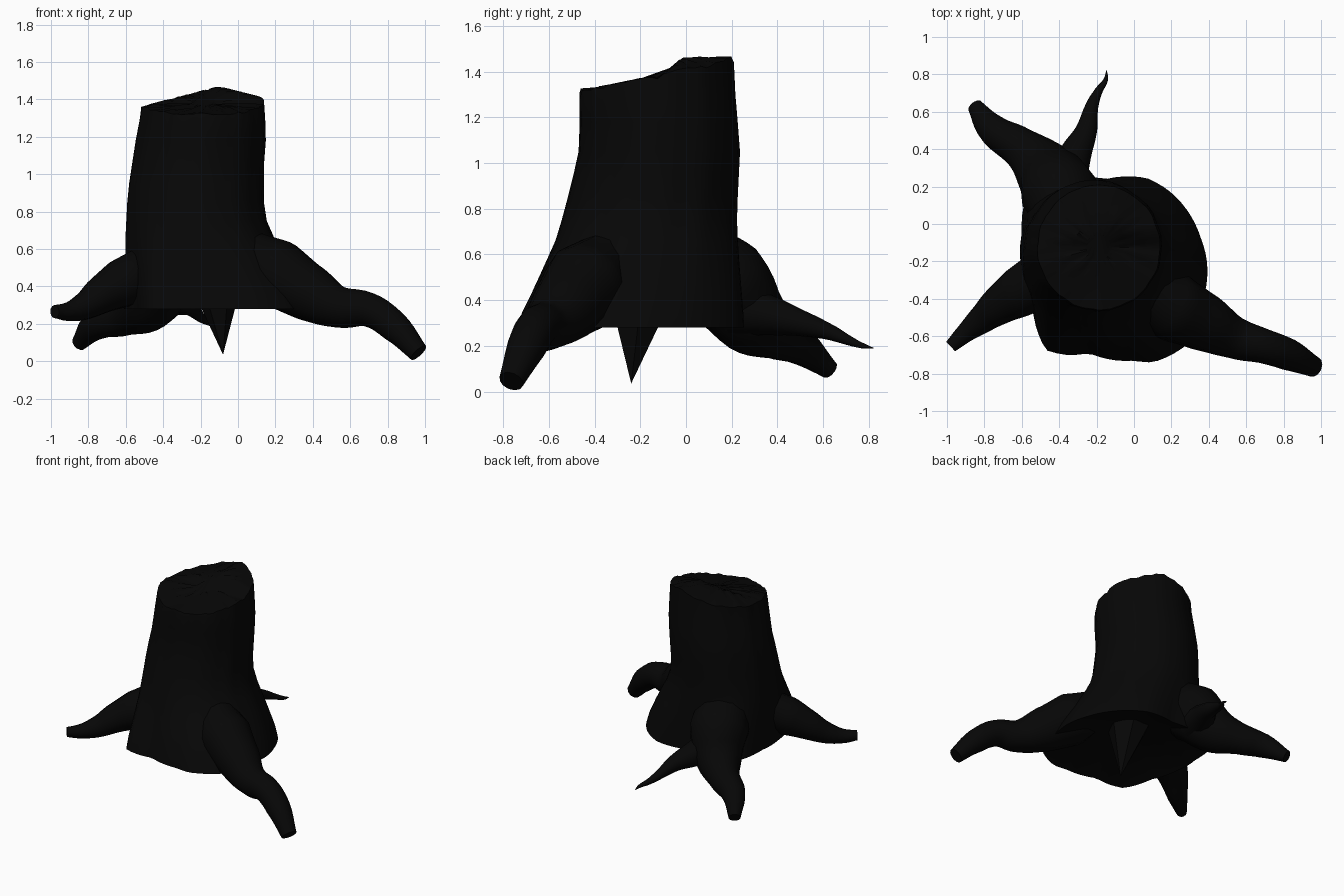
import bpy, bmesh, math, random

random.seed(4)
if "Cube" in bpy.data.objects:
    bpy.data.objects.remove(bpy.data.objects["Cube"], do_unlink=True)

bark = bpy.data.materials.new("charred_bark")
bark.use_nodes = True
black = (0.002, 0.002, 0.002, 1)
bark.diffuse_color = black
bark.node_tree.nodes["Principled BSDF"].inputs["Base Color"].default_value = black

SIDES = 72


def finish(name, mesh, angle=40):
    obj = bpy.data.objects.new(name, mesh)
    bpy.context.collection.objects.link(obj)
    mesh.materials.clear()
    mesh.materials.append(bark)
    bpy.ops.object.select_all(action="DESELECT")
    obj.select_set(True)
    bpy.context.view_layer.objects.active = obj
    bpy.ops.object.shade_smooth_by_angle(angle=math.radians(angle))
    return obj


def clamp(t):
    return min(1, max(0, t))


# Flared foot outline, as polar radii about its middle
FOOT_X, FOOT_Y = -0.10, -0.245
OUTLINE = [(0.39, -0.2), (0.355, -0.07), (0.29, 0.065), (0.19, 0.175), (0.07, 0.245),
           (-0.15, 0.24), (-0.4, 0.23), (-0.57, 0.17), (-0.6, -0.05), (-0.6, -0.25),
           (-0.54, -0.46), (-0.47, -0.675), (-0.36, -0.7), (-0.24, -0.69), (0, -0.73),
           (0.1, -0.74), (0.29, -0.64), (0.37, -0.4)]
FOOT = sorted((math.degrees(math.atan2(y - FOOT_Y, x - FOOT_X)) % 360,
               math.hypot(x - FOOT_X, y - FOOT_Y)) for x, y in OUTLINE)


def foot_radius(degrees):
    table = [(FOOT[-1][0] - 360, FOOT[-1][1])] + FOOT + [(FOOT[0][0] + 360, FOOT[0][1])]
    for (a, u), (b, v) in zip(table, table[1:]):
        if a <= degrees <= b:
            return u + (v - u) * (degrees - a) / (b - a)


# Trunk rings: z, x min, x max, y min, y max, share of the foot outline
RINGS = [
    (0.28, -0.60, 0.15, -0.53, 0.22, 1),
    (0.35, -0.60, 0.15, -0.53, 0.22, 0.9),
    (0.46, -0.60, 0.15, -0.53, 0.22, 0.66),
    (0.56, -0.60, 0.15, -0.53, 0.22, 0.43),
    (0.66, -0.60, 0.145, -0.53, 0.22, 0.2),
    (0.75, -0.595, 0.14, -0.53, 0.22, 0.06),
    (0.85, -0.59, 0.14, -0.515, 0.225, 0),
    (0.95, -0.58, 0.14, -0.49, 0.23, 0),
    (1.05, -0.565, 0.14, -0.468, 0.235, 0),
    (1.18, -0.545, 0.15, -0.463, 0.225, 0),
]
RIM = (-0.522, 0.147, -0.465, 0.215)
ripple = [0.006 * math.sin(math.pi * i / 3) + random.uniform(-0.007, 0.007)
          for i in range(SIDES)]


def ring_point(i, x0, x1, y0, y1, foot=0, scale=1):
    a = 2 * math.pi * i / SIDES
    r = scale * (1 + ripple[i])
    f = foot_radius(360 * i / SIDES)
    x = (x0 + x1) / 2 + r * (x1 - x0) / 2 * math.cos(a)
    y = (y0 + y1) / 2 + r * (y1 - y0) / 2 * math.sin(a)
    return (x + foot * (FOOT_X + f * math.cos(a) - x),
            y + foot * (FOOT_Y + f * math.sin(a) - y))


def top_height(x, y):
    """Broken top: low in front, a step up to a high shelf behind."""
    shelf = 1.325 + 0.05 * clamp((y + 0.42) / 0.25) + 0.09 * clamp((y + 0.12) / 0.11)
    return min(shelf, 1.468 - 0.26 * abs(x + 0.1)) + random.uniform(-0.008, 0.004)


bm = bmesh.new()
loops = []
for z, *box in RINGS:
    loops.append([bm.verts.new((*ring_point(i, *box), z)) for i in range(SIDES)])
loops.append([bm.verts.new((*ring_point(i, *RIM), 1.29 + 2 * ripple[i])) for i in range(SIDES)])
# Splintered rim and rough top
for scale in (0.98, 0.8, 0.6, 0.4, 0.2):
    points = [ring_point(i, *RIM, 0, scale) for i in range(SIDES)]
    loops.append([bm.verts.new((x, y, top_height(x, y))) for x, y in points])
for low, high in zip(loops, loops[1:]):
    for i in range(SIDES):
        j = (i + 1) % SIDES
        bm.faces.new((low[i], low[j], high[j], high[i]))
bm.faces.new(loops[-1])
# Hollow underside
hollow = bm.verts.new((-0.12, -0.2, 0.46))
for i in range(SIDES):
    bm.faces.new((loops[0][(i + 1) % SIDES], loops[0][i], hollow))
mesh = bpy.data.meshes.new("trunk")
bm.to_mesh(mesh)
bm.free()
finish("trunk", mesh)


# Roots: tapering tubes along paths of (x, y, z, radius)
def root(name, path):
    curve = bpy.data.curves.new(name + "_path", "CURVE")
    curve.dimensions = "3D"
    curve.bevel_depth = 1
    curve.bevel_resolution = 4
    curve.resolution_u = 5
    curve.use_fill_caps = True
    spline = curve.splines.new("BEZIER")
    spline.bezier_points.add(len(path) - 1)
    for point, (x, y, z, r) in zip(spline.bezier_points, path):
        point.co = (x, y, z)
        point.radius = r
        point.handle_left_type = point.handle_right_type = "AUTO"
    helper = bpy.data.objects.new(name + "_path", curve)
    bpy.context.collection.objects.link(helper)
    graph = bpy.context.evaluated_depsgraph_get()
    mesh = bpy.data.meshes.new_from_object(helper.evaluated_get(graph))
    bpy.data.objects.remove(helper, do_unlink=True)
    mesh.name = name
    finish(name, mesh)


root("front_left_root", [
    (0.07, -0.36, 0.56, 0.14), (0.20, -0.44, 0.475, 0.185), (0.38, -0.53, 0.365, 0.155),
    (0.54, -0.61, 0.29, 0.112), (0.70, -0.655, 0.275, 0.092),
    (0.83, -0.70, 0.19, 0.085), (0.965, -0.765, 0.045, 0.055)])
root("front_right_root", [
    (-0.45, -0.25, 0.50, 0.14), (-0.61, -0.365, 0.42, 0.135), (-0.72, -0.435, 0.36, 0.105),
    (-0.82, -0.515, 0.295, 0.075), (-0.91, -0.59, 0.265, 0.05), (-0.98, -0.655, 0.265, 0.035)])
root("back_right_root", [
    (-0.36, 0.04, 0.57, 0.18), (-0.40, 0.17, 0.47, 0.21), (-0.48, 0.29, 0.32, 0.165),
    (-0.61, 0.41, 0.245, 0.11), (-0.75, 0.50, 0.20, 0.085), (-0.85, 0.63, 0.095, 0.042)])
root("back_thin_root", [
    (-0.37, 0.22, 0.36, 0.12), (-0.31, 0.38, 0.33, 0.085), (-0.255, 0.50, 0.30, 0.058),
    (-0.225, 0.63, 0.26, 0.035), (-0.19, 0.71, 0.225, 0.022),
    (-0.15, 0.775, 0.20, 0.012), (-0.147, 0.82, 0.19, 0.002)])

# Pointed tap root hanging from the hollow
bm = bmesh.new()
tip = bm.verts.new((-0.08, -0.24, 0.035))
base = [bm.verts.new((-0.12 + 0.14 * math.cos(a), -0.195 + 0.16 * math.sin(a), 0.42))
        for a in (k * math.pi / 3 for k in range(6))]
for i in range(6):
    bm.faces.new((base[(i + 1) % 6], base[i], tip))
bm.faces.new(base)
mesh = bpy.data.meshes.new("tap_root")
bm.to_mesh(mesh)
bm.free()
finish("tap_root", mesh)
